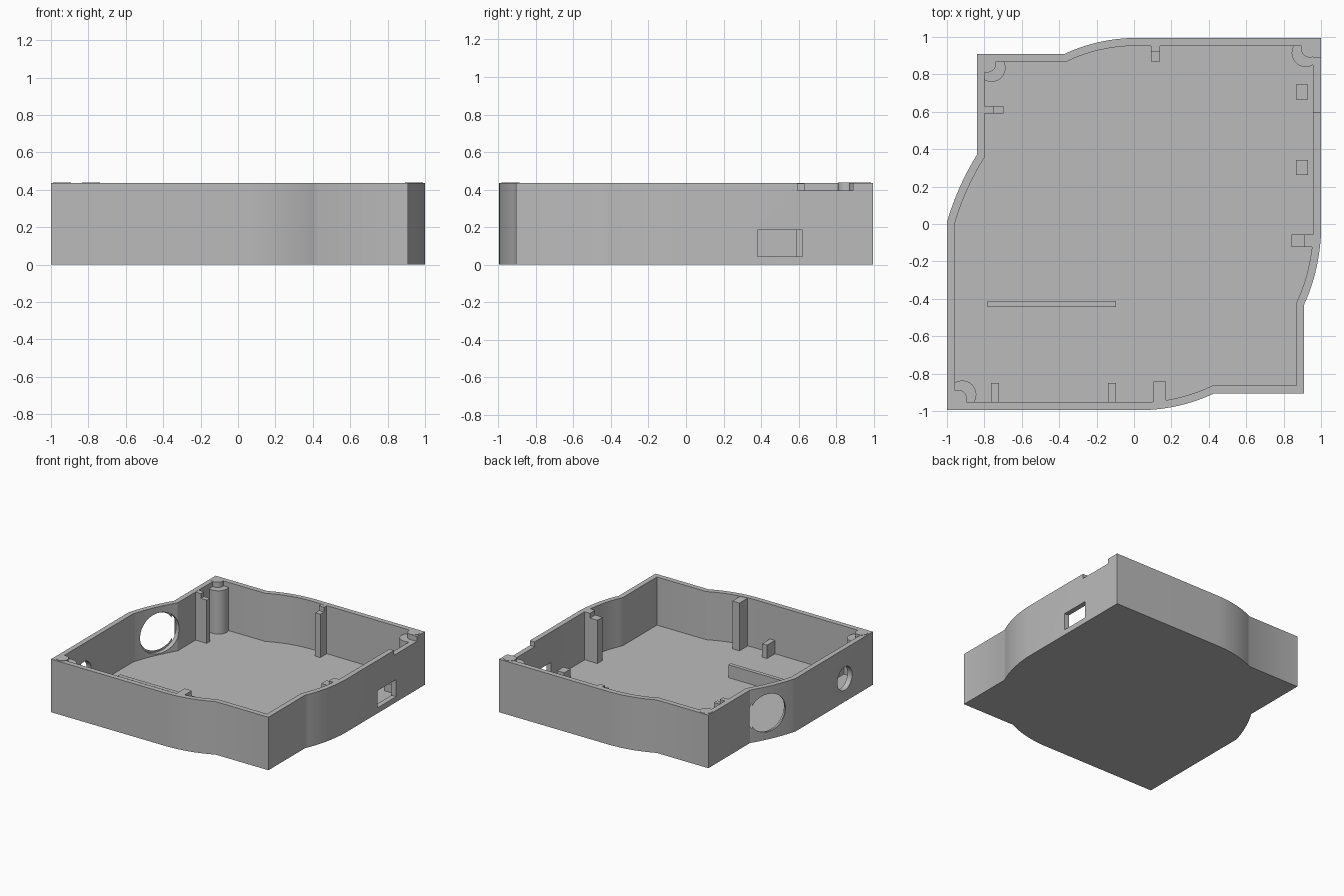
import bpy, bmesh, math
from mathutils import Vector, Matrix

if "Cube" in bpy.data.objects:
    bpy.data.objects.remove(bpy.data.objects["Cube"], do_unlink=True)

HEIGHT, FLOOR, WALL, LEDGE = 0.435, 0.04, 0.042, 0.395

grey = bpy.data.materials.new("plain grey")
grey.use_nodes = True
grey.diffuse_color = (0.5, 0.5, 0.5, 1)
grey.node_tree.nodes["Principled BSDF"].inputs["Base Color"].default_value = (0.5, 0.5, 0.5, 1)


def make(name, bm):
    bmesh.ops.recalc_face_normals(bm, faces=bm.faces)
    mesh = bpy.data.meshes.new(name)
    bm.to_mesh(mesh)
    bm.free()
    mesh.materials.append(grey)
    obj = bpy.data.objects.new(name, mesh)
    bpy.context.collection.objects.link(obj)
    return obj


def box(name, x, y, z):
    bm = bmesh.new()
    size = Matrix.Diagonal((x[1] - x[0], y[1] - y[0], z[1] - z[0], 1))
    centre = Vector((sum(x) / 2, sum(y) / 2, sum(z) / 2))
    bmesh.ops.create_cube(bm, size=1, matrix=Matrix.Translation(centre) @ size)
    return make(name, bm)


def cylinder(name, centre, radius, depth, axis=(0, 0, 1)):
    bm = bmesh.new()
    turn = Vector(axis).to_track_quat('Z', 'Y').to_matrix().to_4x4()
    bmesh.ops.create_cone(bm, cap_ends=True, segments=40, radius1=radius, radius2=radius,
                          depth=depth, matrix=Matrix.Translation(centre) @ turn)
    return make(name, bm)


def smooth(obj):
    bpy.ops.object.select_all(action='DESELECT')
    obj.select_set(True)
    bpy.context.view_layer.objects.active = obj
    bpy.ops.object.shade_smooth_by_angle(angle=math.radians(25))


def bow(a, c, b, steps=12):
    a, b, c = Vector(a), Vector(b), Vector(c)
    return [a * (1 - t) ** 2 + c * 2 * t * (1 - t) + b * t * t
            for t in (i / steps for i in range(steps + 1))]


def inset(points, d):
    result = []
    for i, p in enumerate(points):
        e1 = (p - points[i - 1]).normalized()
        e2 = (points[(i + 1) % len(points)] - p).normalized()
        n1, n2 = Vector((-e1.y, e1.x)), Vector((-e2.y, e2.x))
        result.append(p + (n1 + n2) * d / (1 + n1.dot(n2)))
    return result


# Outline, counter-clockwise, with one bowed section on each side
outer = [Vector((-1, -0.995))]
outer += bow((0.05, -0.995), (0.25, -0.99), (0.43, -0.905)) + [Vector((0.91, -0.905))]
outer += bow((0.91, -0.43), (0.985, -0.27), (1, -0.06)) + [Vector((1, 0.995))]
outer += bow((0, 0.995), (-0.2, 0.99), (-0.37, 0.91)) + [Vector((-0.84, 0.91))]
outer += bow((-0.84, 0.37), (-0.945, 0.2), (-1, 0.01))
inner = inset(outer, WALL)

# Open tray: outer skin, rim, inner skin and floor
bm = bmesh.new()
rings = [[bm.verts.new((p.x, p.y, z)) for p in pts]
         for pts, z in ((outer, 0), (outer, HEIGHT), (inner, HEIGHT), (inner, FLOOR))]
count = len(outer)
for low, high in zip(rings, rings[1:]):
    for i in range(count):
        j = (i + 1) % count
        bm.faces.new((low[i], low[j], high[j], high[i]))
bm.faces.new(rings[0])
bm.faces.new(rings[-1])
tray = make("tray", bm)

# Openings in the walls
slant = Vector((-0.92, 0.4, 0)).normalized()
port = Vector((-0.91, 0.24, 0.217))
cutters = [
    cylinder("large_port_cutter", port, 0.155, 0.3, slant),
    cylinder("port_recess_cutter", port - slant * 0.1, 0.168, 0.18, slant),
    cylinder("small_port_cutter", (-0.98, -0.63, 0.19), 0.095, 0.2, (1, 0, 0)),
    box("socket_cutter", (0.9, 1.1), (0.38, 0.62), (0.045, 0.185)),
    box("rim_notch_cutter", (0.9, 1.1), (0.595, 0.89), (LEDGE, 0.6)),
]
for cutter in cutters:
    cutter.hide_render = True
    mod = tray.modifiers.new(cutter.name, 'BOOLEAN')
    mod.operation, mod.solver, mod.object = 'DIFFERENCE', 'EXACT', cutter
bpy.context.view_layer.update()
cut = bpy.data.meshes.new_from_object(tray.evaluated_get(bpy.context.evaluated_depsgraph_get()))
tray.modifiers.clear()
tray.data = cut
for cutter in cutters:
    bpy.data.objects.remove(cutter, do_unlink=True)
smooth(tray)

# Corner bosses, each with a locating pin set towards the corner
for label, x, y, sx, sy in (("back_right", -0.762, 0.835, -1, 1),
                            ("back_left", 0.918, 0.915, 1, 1),
                            ("front_right", -0.918, -0.912, -1, -1)):
    smooth(cylinder(label + "_boss", (x, y, LEDGE / 2 + 0.01), 0.075, LEDGE - 0.02))
    smooth(cylinder(label + "_pin", (x + 0.023 * sx, y + 0.023 * sy, 0.338), 0.048, 0.2))

# Stepped ribs: a low tongue in front of a full-height root
base = FLOOR - 0.01
for label, root_x, root_y, tip_x, tip_y in (
        ("back", (0.092, 0.138), (0.92, 0.97), (0.092, 0.138), (0.87, 0.92)),
        ("right", (-0.82, -0.75), (0.59, 0.632), (-0.75, -0.697), (0.59, 0.632)),
        ("left", (0.91, 0.97), (-0.122, -0.055), (0.843, 0.91), (-0.122, -0.055))):
    box(label + "_rib_root", root_x, root_y, (base, HEIGHT - 0.001))
    box(label + "_rib_tongue", tip_x, tip_y, (base, LEDGE))
box("front_rib", (0.105, 0.17), (-0.965, -0.843), (base, HEIGHT - 0.003))

# Low supports and the long floor rail
for i, x in enumerate((-0.743, -0.118)):
    box(f"front_support_{i + 1}", (x - 0.022, x + 0.022), (-0.97, -0.85), (base, 0.15))
for i, y in enumerate((0.303, 0.705)):
    box(f"socket_support_{i + 1}", (0.865, 0.93), (y - 0.04, y + 0.04), (base, 0.11))
box("floor_rail", (-0.783, -0.097), (-0.443, -0.411), (base, 0.145))
